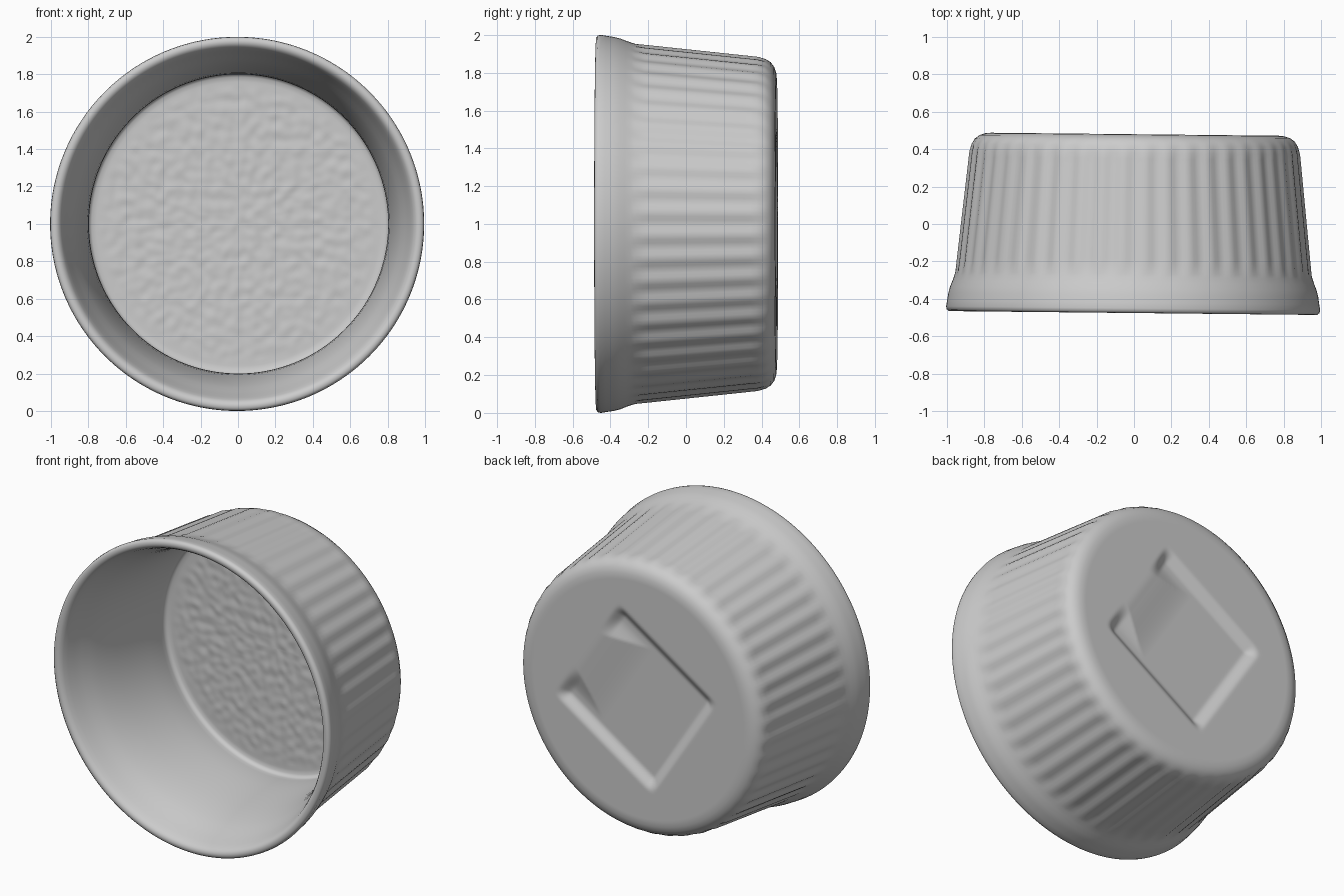
import bpy, bmesh
from math import sin, cos, pi, radians
from mathutils import Vector, noise

if "Cube" in bpy.data.objects:
    bpy.data.objects.remove(bpy.data.objects["Cube"])

SEGS = 288      # steps around the axis
FLUTES = 48     # shallow grooves around the wall


def smooth(a, b, t):
    t = max(0.0, min(1.0, (t - a) / (b - a)))
    return t * t * (3 - 2 * t)


def line(a, b, n):
    return [(a[0] + (b[0] - a[0]) * i / n, a[1] + (b[1] - a[1]) * i / n) for i in range(n)]


# Square recess in the base, turned 33 degrees, its upper right side sloping out
def recess(x, z):
    c, s = cos(radians(33)), sin(radians(33))
    x -= 0.02
    u, v = x * c + z * s, -x * s + z * c
    inside = smooth(0.43, 0.35, abs(u)) * smooth(0.43, 0.35, abs(v))
    ramp = smooth(0.44, 0.10, u)
    hook = smooth(0.14, 0.33, abs(v))
    return 0.038 * inside * max(ramp, hook)


# Cross-section as (radius, y): base centre, wall, rim, inside, floor centre
base = line((0.004, 0.48), (0.77, 0.48), 60)
corner = [(0.77, 0.48), (0.80, 0.477), (0.83, 0.467), (0.856, 0.448), (0.874, 0.42)]
wall = line((0.886, 0.38), (0.953, -0.25), 20)
rim = [(0.954, -0.265), (0.958, -0.285), (0.968, -0.315), (0.98, -0.345), (0.989, -0.38),
       (0.995, -0.42), (1.0, -0.45), (0.997, -0.466), (0.985, -0.475), (0.968, -0.476),
       (0.952, -0.468), (0.94, -0.45), (0.928, -0.42), (0.914, -0.38), (0.896, -0.33)]
inside = [(0.876, -0.28), (0.858, -0.22), (0.842, -0.15), (0.828, -0.07), (0.817, 0.02),
          (0.808, 0.11), (0.802, 0.20), (0.80, 0.27), (0.802, 0.33), (0.804, 0.36),
          (0.80, 0.38), (0.785, 0.39)]
floor = line((0.76, 0.392), (0.004, 0.392), 50) + [(0.004, 0.392)]
outer_count = len(base + corner + wall) + 3
profile = base + corner + wall + rim + inside + floor
floor_start = len(profile) - len(floor)

bm = bmesh.new()
rings = []
for i, (r0, y0) in enumerate(profile):
    ring = []
    for k in range(SEGS):
        a = 2 * pi * k / SEGS
        r, y = r0, y0
        if i < len(base):
            y -= recess(r * cos(a), r * sin(a))
        elif i < outer_count:
            fade = smooth(-0.29, -0.22, y) * smooth(0.45, 0.36, y)
            r -= 0.011 * fade * (0.5 + 0.5 * cos(FLUTES * a))
        elif i >= floor_start:
            p = Vector((r * cos(a), 0, r * sin(a)))
            y += 0.005 * noise.noise(p * 19) * smooth(0.77, 0.68, r)
        ring.append(bm.verts.new((r * cos(a), y, r * sin(a))))
    rings.append(ring)
for lower, upper in zip(rings, rings[1:]):
    for k in range(SEGS):
        n = (k + 1) % SEGS
        bm.faces.new((lower[k], lower[n], upper[n], upper[k]))
bm.faces.new(rings[0])
bm.faces.new(rings[-1])
bmesh.ops.recalc_face_normals(bm, faces=bm.faces)

# The dish lies on its side with a slight turn
mesh = bpy.data.meshes.new("fluted_dish")
bm.to_mesh(mesh)
bm.free()
dish = bpy.data.objects.new("fluted_dish", mesh)
bpy.context.collection.objects.link(dish)
dish.location = (0, 0, 1)
dish.rotation_euler = (0, 0, radians(-0.6))
mesh.shade_smooth()
